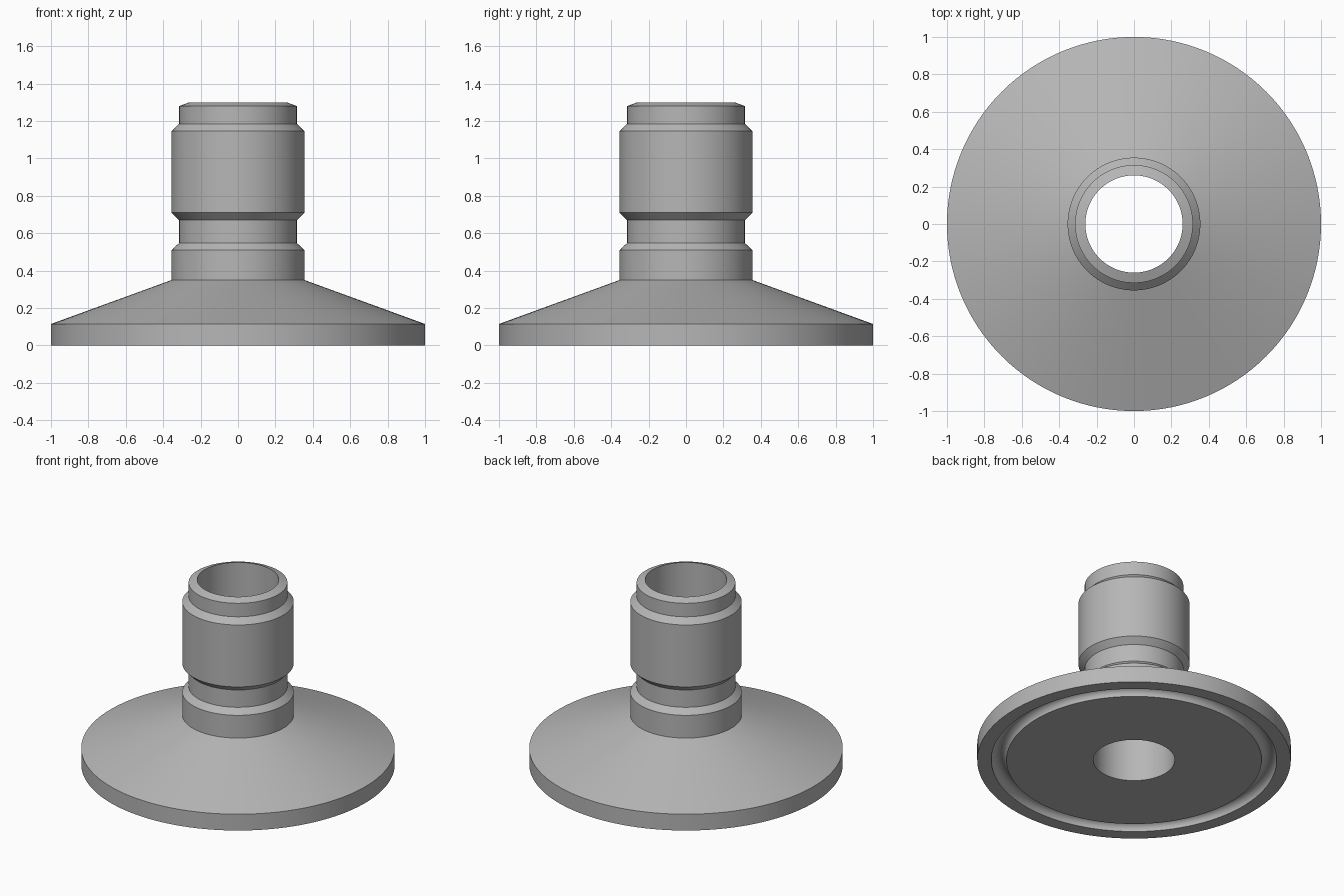
import bpy, bmesh, math

cube = bpy.data.objects.get("Cube")
if cube:
    bpy.data.objects.remove(cube, do_unlink=True)

SEGMENTS = 128

# Brushed metal grey
metal = bpy.data.materials.new("metal_grey")
metal.use_nodes = True
grey = (0.47, 0.47, 0.47, 1)
metal.diffuse_color = grey
metal.node_tree.nodes["Principled BSDF"].inputs["Base Color"].default_value = grey


def lathe(name, profile):
    """Revolve a closed (radius, height) profile around z."""
    bm = bmesh.new()
    rings = []
    for i in range(SEGMENTS):
        a = 2 * math.pi * i / SEGMENTS
        rings.append([bm.verts.new((r * math.cos(a), r * math.sin(a), z)) for r, z in profile])
    n = len(profile)
    for i in range(SEGMENTS):
        here, there = rings[i], rings[(i + 1) % SEGMENTS]
        for j in range(n):
            k = (j + 1) % n
            bm.faces.new((here[j], there[j], there[k], here[k]))
    bmesh.ops.recalc_face_normals(bm, faces=bm.faces)
    mesh = bpy.data.meshes.new(name)
    bm.to_mesh(mesh)
    bm.free()
    mesh.materials.append(metal)
    obj = bpy.data.objects.new(name, mesh)
    bpy.context.collection.objects.link(obj)
    bpy.ops.object.select_all(action='DESELECT')
    obj.select_set(True)
    bpy.context.view_layer.objects.active = obj
    bpy.ops.object.shade_smooth_by_angle(angle=math.radians(30))
    return obj


# Flange, cone, neck, grooved collar and chamfered mouth
outside = [(1, 0), (1, 0.115), (0.355, 0.35), (0.355, 0.51), (0.315, 0.548),
           (0.315, 0.67), (0.355, 0.71), (0.355, 1.146), (0.315, 1.185),
           (0.315, 1.28), (0.26, 1.3)]

# Straight bore through the middle
bore = [(0.26, 0)]

# Half-round seal groove under the flange
mid, rad, steps = 0.862, 0.048, 16
groove = [(mid - rad * math.cos(math.pi * t / steps), rad * math.sin(math.pi * t / steps))
          for t in range(steps + 1)]

lathe("flanged_pipe_fitting", outside + bore + groove)
